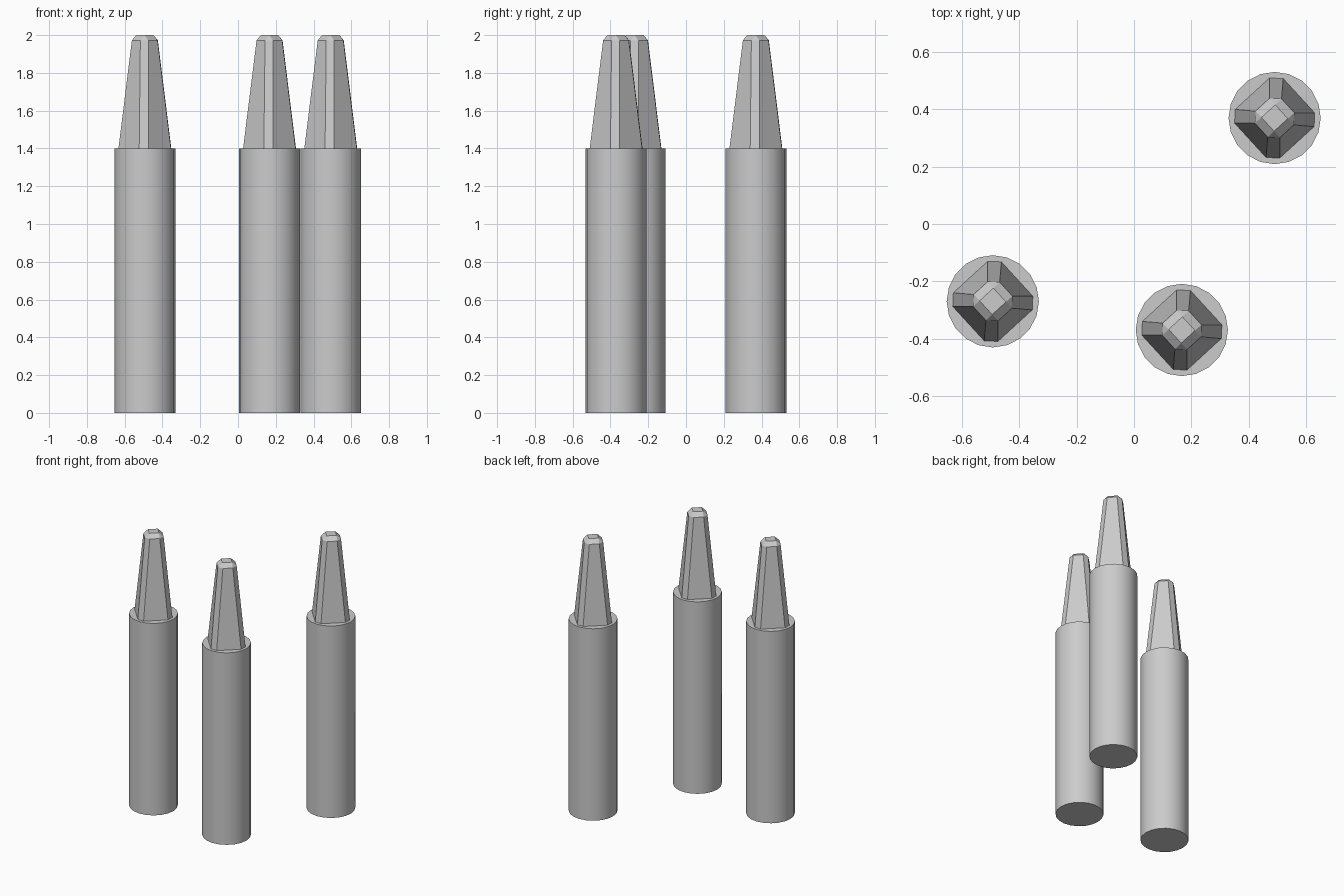
import bpy, bmesh
from math import radians, pi, sin, cos
from mathutils import Vector

if "Cube" in bpy.data.objects:
    bpy.data.objects.remove(bpy.data.objects["Cube"])

POSTS = [(-0.493, -0.27), (0.167, -0.37), (0.491, 0.37)]
RADIUS, SHAFT_H, TOP = 0.161, 1.4, 2.0
TWIST = radians(-2.5)


def make_object(name, bm, x, y):
    bmesh.ops.recalc_face_normals(bm, faces=bm.faces)
    mesh = bpy.data.meshes.new(name)
    bm.to_mesh(mesh)
    bm.free()
    ob = bpy.data.objects.new(name, mesh)
    ob.location = (x, y, 0)
    bpy.context.collection.objects.link(ob)
    return ob


def chamfered_ring(bm, reach, half, z):
    """Diamond with cut corners: two vertices per corner."""
    ring = []
    for k in range(4):
        a = k * pi / 2 + TWIST
        out, side = Vector((cos(a), sin(a), 0)), Vector((-sin(a), cos(a), 0))
        for s in (-half, half):
            ring.append(bm.verts.new(out * reach + side * s + Vector((0, 0, z))))
    return ring


def add_shaft(i, x, y):
    bm = bmesh.new()
    bmesh.ops.create_cone(bm, cap_ends=True, segments=20, radius1=RADIUS,
                          radius2=RADIUS, depth=SHAFT_H)
    bmesh.ops.translate(bm, verts=bm.verts, vec=(0, 0, SHAFT_H / 2))
    ob = make_object(f"shaft_{i}", bm, x, y)
    bpy.ops.object.select_all(action='DESELECT')
    ob.select_set(True)
    bpy.context.view_layer.objects.active = ob
    bpy.ops.object.shade_smooth_by_angle(angle=radians(30))


def add_tip(i, x, y):
    bm = bmesh.new()
    low = chamfered_ring(bm, 0.139, 0.024, SHAFT_H)
    high = chamfered_ring(bm, 0.068, 0.021, 1.972)
    cap = [bm.verts.new((0.046 * cos(k * pi / 2 + TWIST),
                         0.046 * sin(k * pi / 2 + TWIST), TOP)) for k in range(4)]
    bm.faces.new(low)
    bm.faces.new(cap)
    # tapering sides
    for k in range(8):
        n = (k + 1) % 8
        bm.faces.new((low[k], low[n], high[n], high[k]))
    # bevel around the top: corner triangles and edge strips
    for k in range(4):
        n = (k + 1) % 4
        bm.faces.new((high[2 * k], high[2 * k + 1], cap[k]))
        bm.faces.new((high[2 * k + 1], high[2 * n], cap[n], cap[k]))
    make_object(f"tapered_tip_{i}", bm, x, y)


for i, (x, y) in enumerate(POSTS, 1):
    add_shaft(i, x, y)
    add_tip(i, x, y)
